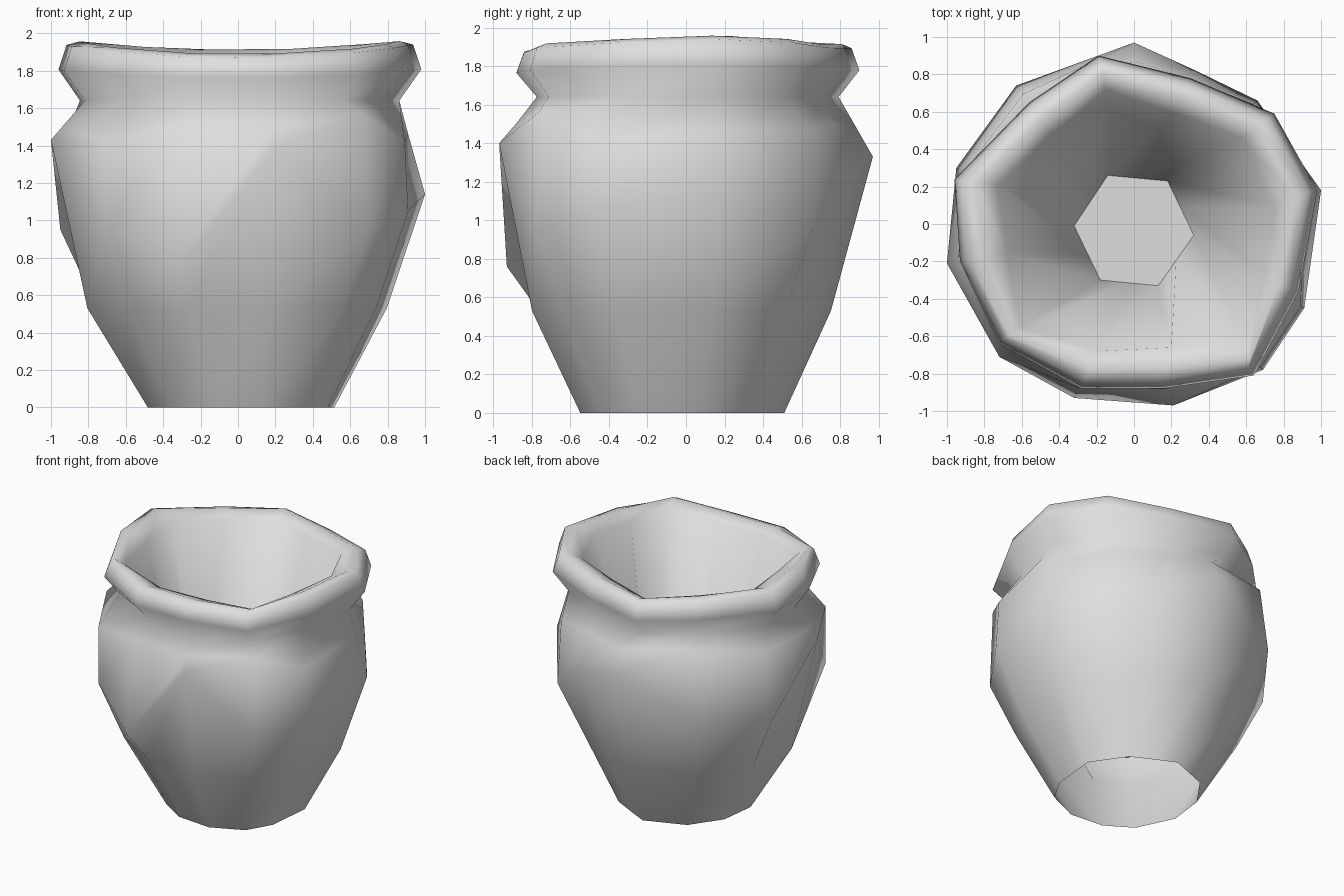
import bpy
import bmesh

cube = bpy.data.objects.get("Cube")
if cube:
    bpy.data.objects.remove(cube, do_unlink=True)

# Clay colour
clay = bpy.data.materials.new("grey clay")
clay.use_nodes = True
clay.diffuse_color = (0.74, 0.74, 0.74, 1)
for node in clay.node_tree.nodes:
    if node.type == 'BSDF_PRINCIPLED':
        node.inputs["Base Color"].default_value = (0.74, 0.74, 0.74, 1)

# Uneven hand-shaped outlines, clockwise from the back
belly = [(0, .97, 1.33), (.33, .82, 1.2), (.66, .66, .97), (1, .18, 1.14),
         (.91, -.45, 1.05), (.69, -.78, .95), (.21, -.97, 1.4), (-.32, -.93, .76),
         (-.72, -.71, .97), (-1, -.21, 1.43), (-.95, .3, .95), (-.63, .74, 1.07)]
# Shoulder scale and height above each belly point
shoulder = [(.9, 1.5), (.94, 1.5), (.97, 1.47), (.91, 1.46), (.98, 1.42), (.98, 1.56),
            (.91, 1.5), (.94, 1.5), (1, 1.42), (.94, 1.5), (.95, 1.5), (.94, 1.57)]
rim = [(-.19, .9), (.3, .78), (.75, .59), (.98, .18), (.88, -.36), (.64, -.81),
       (.15, -.88), (-.28, -.88), (-.72, -.64), (-.93, -.2), (-.96, .24), (-.56, .65)]
lip = [(-.15, .72), (.22, .59), (.58, .46), (.75, .09), (.68, -.28), (.6, -.64),
       (.2, -.66), (-.2, -.68), (-.61, -.55), (-.68, -.16), (-.73, .21), (-.44, .47)]
floor_corners = [(-.14, .26), (.18, .23), (.32, -.06),
                 (.13, -.33), (-.18, -.3), (-.32, -.01)]


def body_ring(scale, z, lean):
    """Belly outline scaled a little more towards the front."""
    return [(x * (scale - lean * y), y * (scale - lean * y), z) for x, y, _ in belly]


def rim_ring(outline, scale, z, wave):
    """Scaled rim outline that lifts towards the two sides and the back."""
    return [(x * scale, y * scale, z + wave * (0.075 * x * x + 0.015 * y))
            for x, y in outline]


def floor_ring(z):
    """Hexagon with a midpoint on each side."""
    ring = []
    for i, (x, y) in enumerate(floor_corners):
        nx, ny = floor_corners[(i + 1) % len(floor_corners)]
        ring += [(x, y, z), ((x + nx) / 2, (y + ny) / 2, z)]
    return ring


crest = [((a + c) / 2, (b + d) / 2) for (a, b), (c, d) in zip(rim, lip)]

rings = [
    [(x * 0.94 + 0.02, y * 1.03, z) for x, y, z in body_ring(0.53, 0, 0.02)],
    body_ring(0.8, 0.53, 0.025),      # lower wall
    belly,
    [(x * s, y * s, h) for (x, y, _), (s, h) in zip(belly, shoulder)],
    rim_ring(rim, 0.88, 1.64, 0),     # neck
    rim_ring(rim, 1.0, 1.77, 0.5),    # rolled rim
    rim_ring(rim, 0.955, 1.88, 0.8),
    rim_ring(crest, 1.0, 1.9, 1),
    rim_ring(lip, 1.0, 1.86, 1),
    floor_ring(0.47),                 # inside wall down to the raised floor
]

# Loft the rings into an outer and inner wall, open underneath
bm = bmesh.new()
loops = [[bm.verts.new(point) for point in ring] for ring in rings]
for lower, upper in zip(loops, loops[1:]):
    for i in range(len(lower)):
        j = (i + 1) % len(lower)
        face = bm.faces.new((lower[j], lower[i], upper[i], upper[j]))
        face.smooth = True

# Flat inside floor, facing up
bm.faces.new(reversed(loops[-1]))

mesh = bpy.data.meshes.new("clay_pot")
bm.to_mesh(mesh)
bm.free()
mesh.materials.append(clay)
pot = bpy.data.objects.new("clay_pot", mesh)
bpy.context.collection.objects.link(pot)
